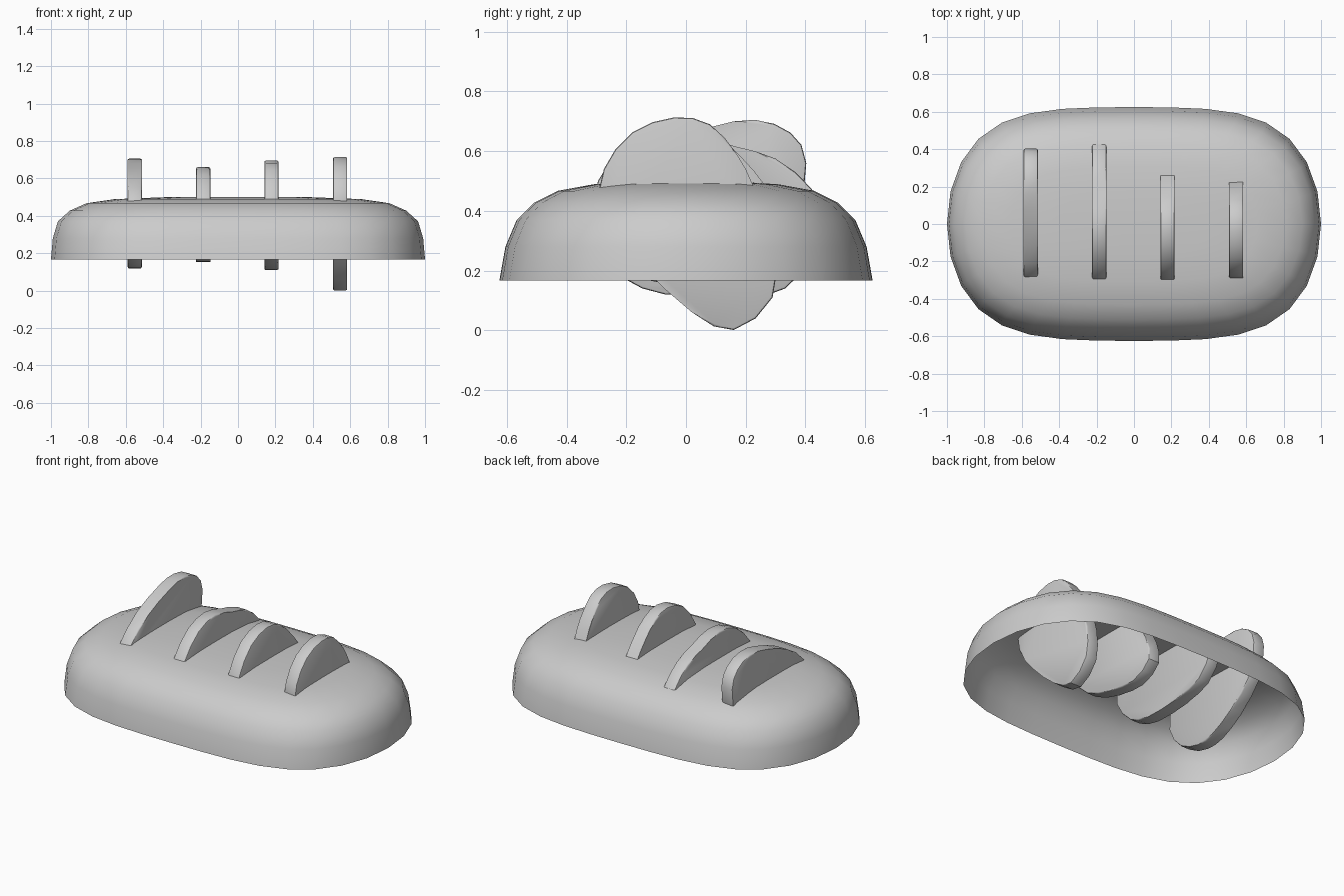
import bpy, bmesh
from math import sin, cos, pi, radians
from mathutils import Vector

if "Cube" in bpy.data.objects:
    bpy.data.objects.remove(bpy.data.objects["Cube"])


def finish(name, bm, angle):
    bmesh.ops.recalc_face_normals(bm, faces=bm.faces[:])
    mesh = bpy.data.meshes.new(name)
    bm.to_mesh(mesh)
    bm.free()
    ob = bpy.data.objects.new(name, mesh)
    bpy.context.collection.objects.link(ob)
    bpy.ops.object.select_all(action='DESELECT')
    bpy.context.view_layer.objects.active = ob
    ob.select_set(True)
    bpy.ops.object.shade_smooth_by_angle(angle=radians(angle))
    return ob


# Loaf crust: open-bottomed dome of boxy oval rings (half length, half width, height)
rings = [(1.0, .625, .167), (.99, .605, .28), (.963, .567, .37), (.90, .51, .427),
         (.81, .43, .467), (.66, .31, .489), (.40, .16, .499)]
SIDES = 32
bm = bmesh.new()
loops = []
for rx, ry, z in rings:
    loop = []
    for i in range(SIDES):
        t = 2 * pi * i / SIDES
        loop.append(bm.verts.new((rx * cos(t), ry * sin(t) * (1 + .45 * cos(t) ** 2), z)))
    loops.append(loop)
for a, b in zip(loops, loops[1:]):
    for i in range(SIDES):
        j = (i + 1) % SIDES
        bm.faces.new((a[i], a[j], b[j], b[i]))
pole = bm.verts.new((0, 0, .501))
for i in range(SIDES):
    bm.faces.new((loops[-1][i], loops[-1][(i + 1) % SIDES], pole))
finish("loaf_crust", bm, 60)


def smooth_loop(pts, steps=2):
    """Closed Catmull-Rom curve through the points."""
    pts = [Vector(p) for p in pts]
    n, out = len(pts), []
    for i in range(n):
        a, b, c, d = (pts[(i + k) % n] for k in (-1, 0, 1, 2))
        for s in range(steps):
            t = s / steps
            out.append(.5 * (2 * b + (c - a) * t + (2 * a - 5 * b + 4 * c - d) * t ** 2
                             + (3 * b - a - 3 * c + d) * t ** 3))
    return out


# Score ridges: rounded slabs through the crust, each a (y, z) outline
ridges = {
    -.552: [(.23, .705), (.35, .662), (.403, .56), (.36, .36), (.21, .22), (.05, .135),
            (-.07, .12), (-.22, .18), (-.315, .32), (-.28, .485), (-.12, .605), (.08, .68)],
    -.186: [(0, .66), (.16, .617), (.3, .575), (.42, .475), (.47, .35), (.37, .205),
            (.18, .16), (-.06, .155), (-.21, .205), (-.325, .35), (-.295, .49), (-.16, .62)],
    .179: [(-.03, .695), (.09, .665), (.19, .575), (.265, .485), (.36, .33), (.385, .19),
           (.25, .11), (.05, .135), (-.14, .205), (-.29, .37), (-.295, .5), (-.18, .645)],
    .546: [(-.04, .713), (.08, .69), (.17, .59), (.225, .485), (.295, .3), (.29, .11),
           (.16, .001), (.02, .06), (-.16, .23), (-.28, .4), (-.275, .54), (-.18, .663)],
}
HALF = .038
for k, (x, pts) in enumerate(ridges.items()):
    bm = bmesh.new()
    outline = smooth_loop(pts)
    sides = [[bm.verts.new((x + s * HALF, p.x, p.y)) for p in outline] for s in (-1, 1)]
    bm.faces.new(sides[0])
    bm.faces.new(sides[1])
    n = len(outline)
    for i in range(n):
        j = (i + 1) % n
        bm.faces.new((sides[0][i], sides[0][j], sides[1][j], sides[1][i]))
    rim = [e for e in bm.edges if any(len(f.verts) == n for f in e.link_faces)]
    bmesh.ops.bevel(bm, geom=rim, offset=.008, segments=2, profile=.5, affect='EDGES')
    finish(f"score_ridge_{k + 1}", bm, 35)
